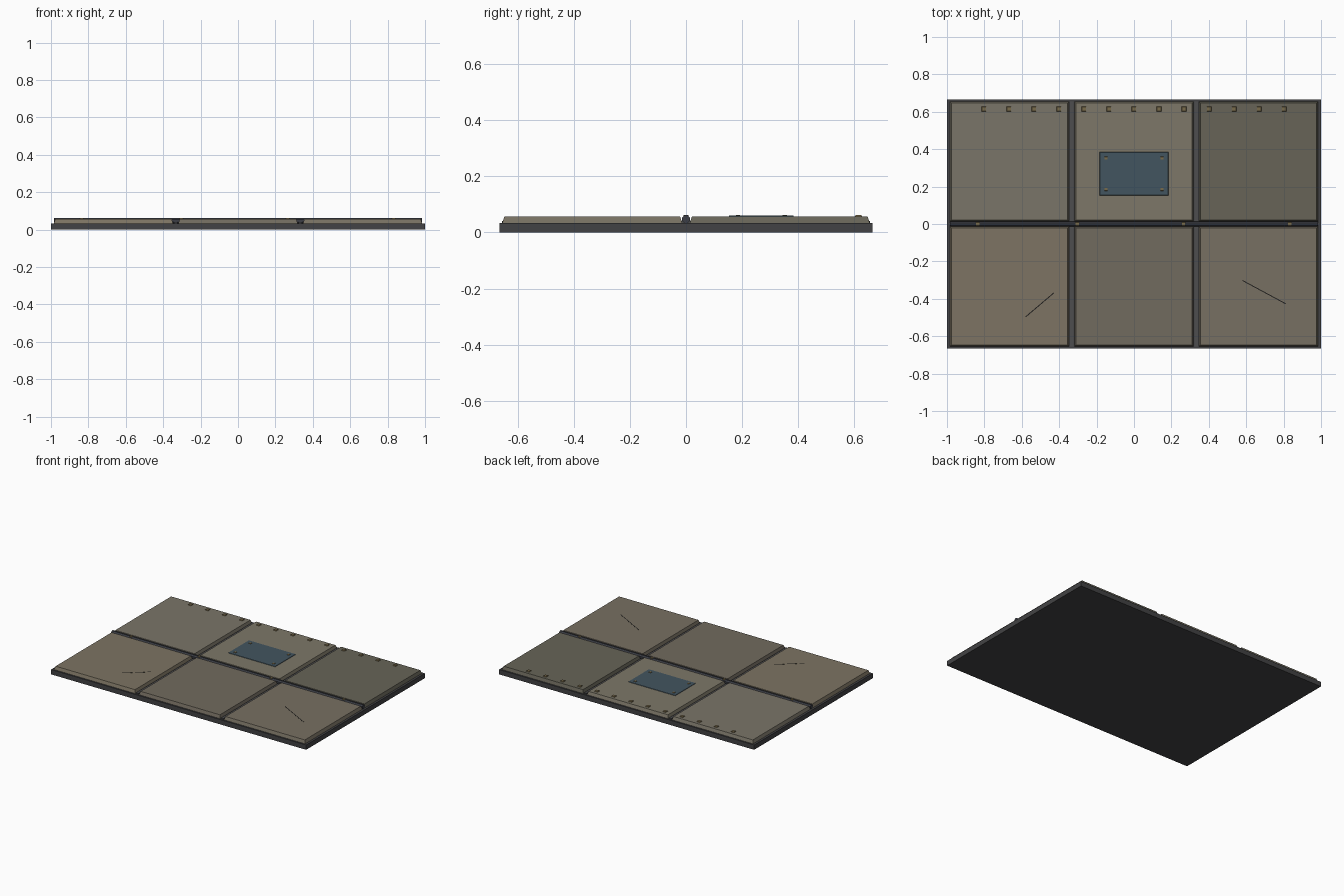
import bpy, bmesh, math
from mathutils import Matrix, Vector

if "Cube" in bpy.data.objects:
    bpy.data.objects.remove(bpy.data.objects["Cube"])


def material(name, rgb):
    m = bpy.data.materials.new(name)
    m.diffuse_color = (*rgb, 1)
    m.use_nodes = True
    m.node_tree.nodes["Principled BSDF"].inputs["Base Color"].default_value = m.diffuse_color
    return m


DARK = material("dark_frame", (0.055, 0.055, 0.058))
GROOVE = material("groove_strip", (0.075, 0.075, 0.078))
PIPE = material("conduit_steel", (0.045, 0.048, 0.06))
BRASS = material("worn_brass", (0.19, 0.145, 0.07))
BLUE = material("blue_plate", (0.055, 0.09, 0.115))
SCRATCH = material("scratch", (0.015, 0.014, 0.013))


def finish(name, bm, mat):
    bmesh.ops.recalc_face_normals(bm, faces=bm.faces)
    me = bpy.data.meshes.new(name)
    bm.to_mesh(me)
    bm.free()
    ob = bpy.data.objects.new(name, me)
    me.materials.append(mat)
    bpy.context.collection.objects.link(ob)
    return ob


def block(name, x0, x1, y0, y1, z0, z1, mat, taper=0.0, angle=0.0):
    """Box between limits; its top face is inset by taper."""
    bm = bmesh.new()
    bmesh.ops.create_cube(bm, size=1)
    sx, sy, sz = x1 - x0, y1 - y0, z1 - z0
    for v in bm.verts:
        t = taper if v.co.z > 0 else 0
        v.co = Vector((v.co.x * (sx - 2 * t), v.co.y * (sy - 2 * t), v.co.z * sz))
    bm.transform(Matrix.Translation(((x0 + x1) / 2, (y0 + y1) / 2, (z0 + z1) / 2))
                 @ Matrix.Rotation(angle, 4, 'Z'))
    return finish(name, bm, mat)


def stud(name, x, y, size, z0, z1, mat=BRASS):
    h = size / 2
    return block(name, x - h, x + h, y - h, y + h, z0, z1, mat, size * 0.1)


# Base slab
block("base_slab", -1, 1, -0.665, 0.665, 0, 0.034, DARK)

# Six armour panels, each with chamfered edges and its own tint
columns = [(-0.985, -0.347), (-0.319, 0.319), (0.347, 0.985)]
rows = [(-0.655, -0.013), (0.013, 0.655)]
tints = [[(0.205, 0.175, 0.125), (0.165, 0.145, 0.112), (0.185, 0.162, 0.122)],
         [(0.195, 0.178, 0.138), (0.205, 0.185, 0.138), (0.135, 0.127, 0.096)]]
for r, (y0, y1) in enumerate(rows):
    for c, (x0, x1) in enumerate(columns):
        mat = material(f"panel_paint_{r}{c}", tints[r][c])
        block(f"deck_panel_{r}{c}", x0, x1, y0, y1, 0.033, 0.057, mat, 0.008)

# Recessed strips in the two long seams
for x in (-0.333, 0.333):
    block("seam_strip", x - 0.009, x + 0.009, -0.655, 0.655, 0.033, 0.041, GROOVE)

# Octagonal conduit across the middle seam
bm = bmesh.new()
bmesh.ops.create_cone(bm, cap_ends=True, segments=8, radius1=0.0155, radius2=0.0155, depth=1.97)
bm.transform(Matrix.Translation((0, 0, 0.047)) @ Matrix.Rotation(math.pi / 2, 4, 'Y')
             @ Matrix.Rotation(math.pi / 8, 4, 'Z'))
finish("conduit", bm, PIPE)
for x in (-0.835, -0.303, 0.265, 0.832):
    stud("conduit_clip", x, 0, 0.022, 0.05, 0.0625)

# Row of rivets along the back edge
for i in range(13):
    stud("edge_rivet", -0.803 + i * 0.1338, 0.615, 0.026, 0.055, 0.0615)

# Blue access plate with four bolts
block("access_plate", -0.185, 0.185, 0.152, 0.385, 0.055, 0.0595, BLUE, 0.002)
for x in (-0.15, 0.15):
    for y in (0.185, 0.352):
        stud("plate_bolt", x, y, 0.018, 0.058, 0.062)

# Thin scratches on the front panels
for a, b in [((-0.58, -0.497), (-0.427, -0.367)), ((0.58, -0.302), (0.812, -0.427))]:
    dx, dy = b[0] - a[0], b[1] - a[1]
    cx, cy, h = (a[0] + b[0]) / 2, (a[1] + b[1]) / 2, math.hypot(dx, dy) / 2
    block("scratch", cx - h, cx + h, cy - 0.0025, cy + 0.0025, 0.056, 0.0575,
          SCRATCH, 0, math.atan2(dy, dx))
